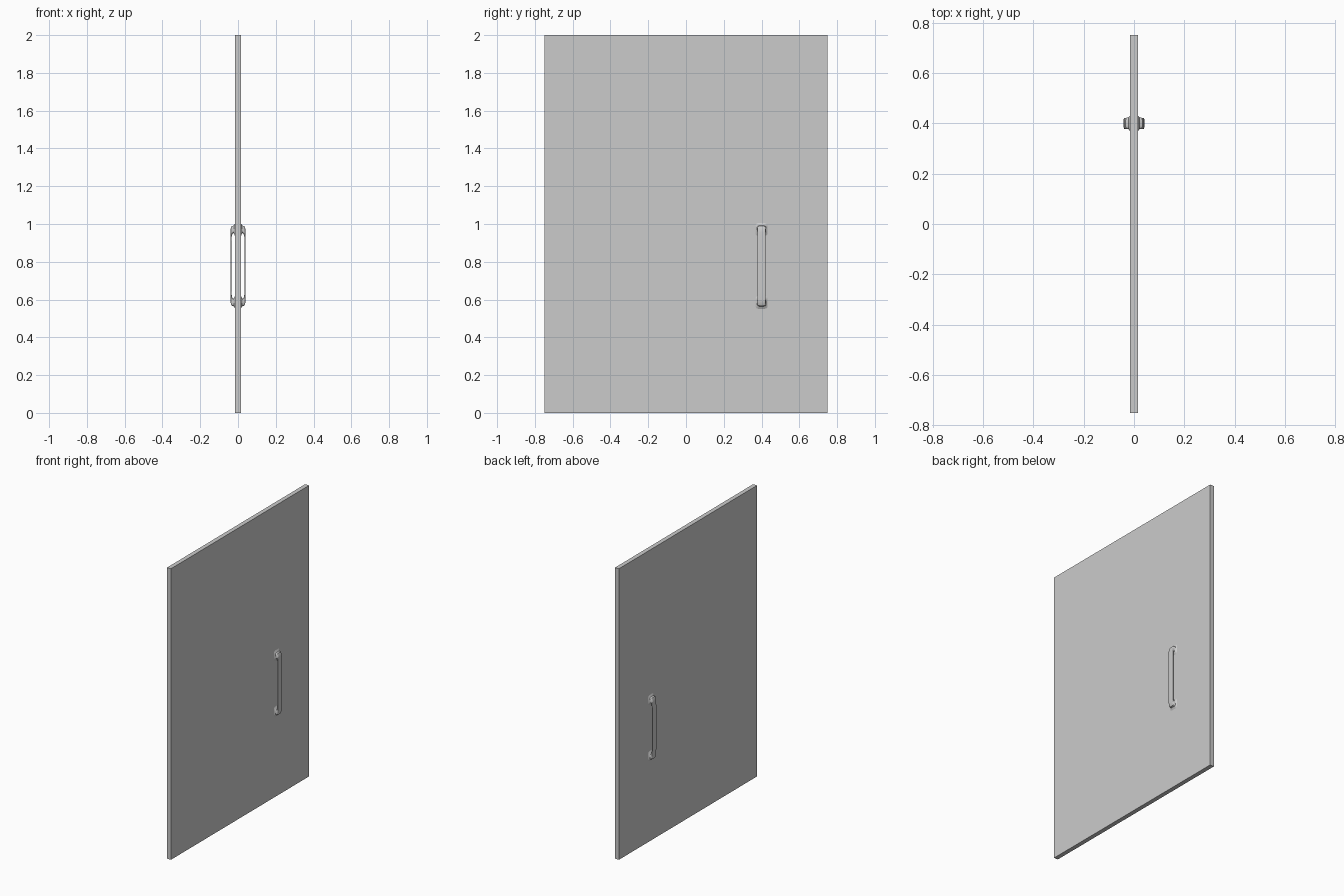
import bpy, bmesh, math
from mathutils import Vector

default = bpy.data.objects.get("Cube")
if default:
    bpy.data.objects.remove(default, do_unlink=True)

grey = bpy.data.materials.new("plain grey")
grey.use_nodes = True
colour = (0.6, 0.6, 0.6, 1)
grey.diffuse_color = colour
grey.node_tree.nodes["Principled BSDF"].inputs["Base Color"].default_value = colour

HANDLE_Y, HANDLE_Z = 0.4, 0.778
SIDES = 16


def make_object(name, bm):
    bmesh.ops.recalc_face_normals(bm, faces=bm.faces)
    mesh = bpy.data.meshes.new(name)
    bm.to_mesh(mesh)
    bm.free()
    mesh.materials.append(grey)
    obj = bpy.data.objects.new(name, mesh)
    bpy.context.collection.objects.link(obj)
    return obj


# Flat door panel
bm = bmesh.new()
bmesh.ops.create_cube(bm, size=1)
bmesh.ops.scale(bm, vec=(0.03, 1.5, 2), verts=bm.verts)
bmesh.ops.translate(bm, vec=(0, 0, 1), verts=bm.verts)
make_object("door_panel", bm)

# Lower half of the handle: outer (x, z), inner (x, z), half width
stations = [
    ((0.013, 0.547), (0.013, 0.623), 0.036),
    ((0.017, 0.554), (0.017, 0.617), 0.030),
    ((0.022, 0.564), (0.020, 0.610), 0.024),
    ((0.033, 0.567), (0.024, 0.604), 0.022),
    ((0.039, 0.582), (0.029, 0.606), 0.022),
    ((0.040, 0.600), (0.033, 0.622), 0.022),
    ((0.041, 0.645), (0.034, 0.645), 0.022),
]


def rounded(value):
    return math.copysign(abs(value) ** 0.45, value)


def handle(name, side):
    """Loft rounded rectangular sections into a pull with flared feet."""
    upper = [((a[0], 2 * HANDLE_Z - a[1]), (b[0], 2 * HANDLE_Z - b[1]), w)
             for a, b, w in reversed(stations)]
    bm = bmesh.new()
    rings = []
    for outer, inner, width in stations + upper:
        p = Vector((side * outer[0], HANDLE_Y, outer[1]))
        q = Vector((side * inner[0], HANDLE_Y, inner[1]))
        ring = []
        for i in range(SIDES):
            angle = 2 * math.pi * (i + 0.5) / SIDES
            co = (p + q) / 2 + (p - q) / 2 * rounded(math.cos(angle))
            co.y += width * rounded(math.sin(angle))
            ring.append(bm.verts.new(co))
        rings.append(ring)
    for a, b in zip(rings, rings[1:]):
        for i in range(SIDES):
            j = (i + 1) % SIDES
            bm.faces.new((a[i], a[j], b[j], b[i]))
    bm.faces.new(rings[0])
    bm.faces.new(rings[-1])
    obj = make_object(name, bm)
    bpy.ops.object.select_all(action="DESELECT")
    obj.select_set(True)
    bpy.context.view_layer.objects.active = obj
    bpy.ops.object.shade_smooth_by_angle(angle=math.radians(40))


handle("left_handle", 1)
handle("right_handle", -1)
